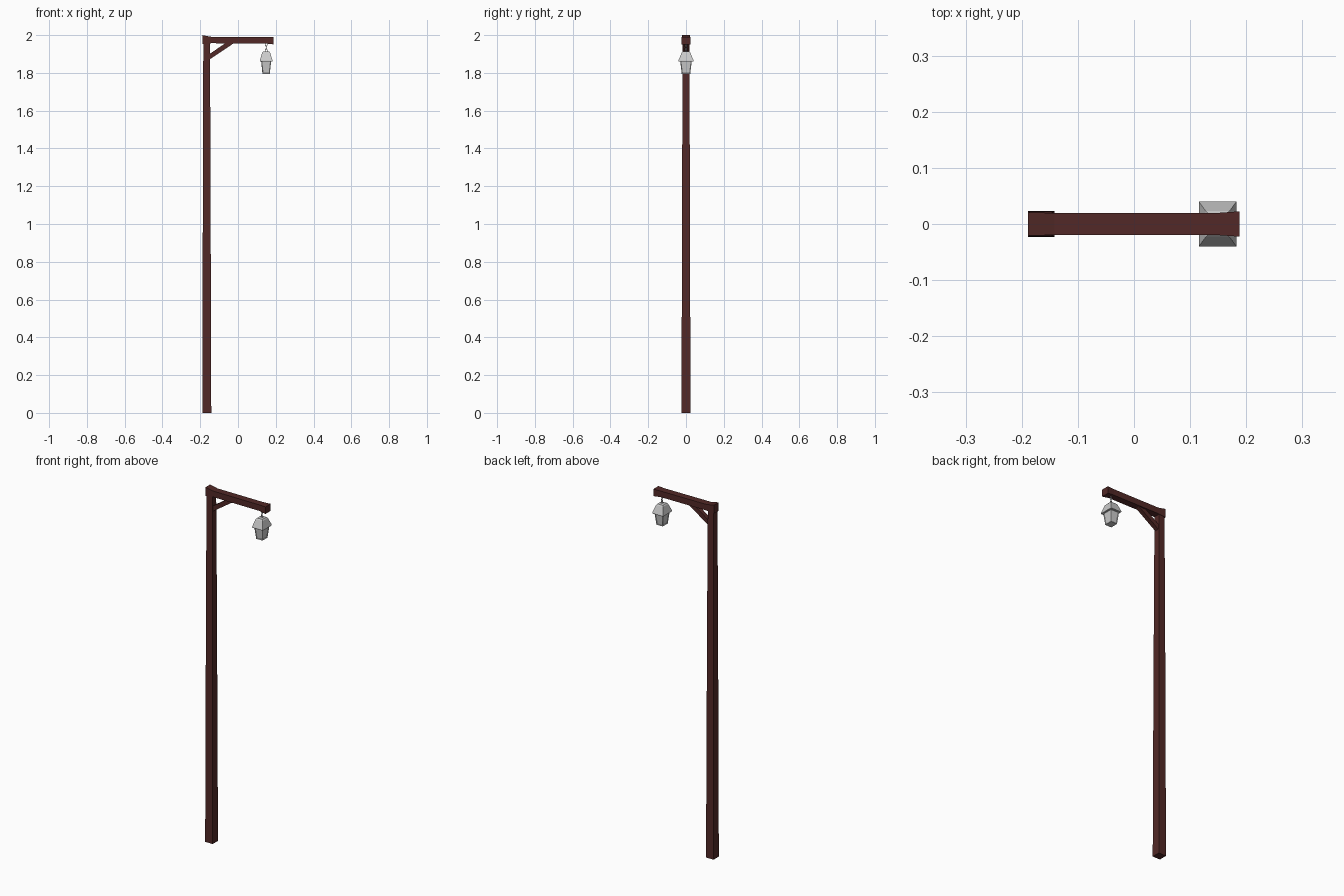
import bpy, bmesh, math
from mathutils import Vector

if "Cube" in bpy.data.objects:
    bpy.data.objects.remove(bpy.data.objects["Cube"])

wood = bpy.data.materials.new("dark_wood")
wood.diffuse_color = (0.085, 0.022, 0.020, 1)
wood.use_nodes = True
wood.node_tree.nodes["Principled BSDF"].inputs["Base Color"].default_value = wood.diffuse_color


def loft(name, rings, mat=None, inset=None):
    """Skin four-cornered rings into a closed solid, optionally with recessed side panels."""
    bm = bmesh.new()
    vr = [[bm.verts.new(p) for p in r] for r in rings]
    bm.faces.new(vr[0][::-1])
    bm.faces.new(vr[-1])
    sides = []
    for a, b in zip(vr, vr[1:]):
        for i in range(4):
            j = (i + 1) % 4
            sides.append(bm.faces.new((a[i], a[j], b[j], b[i])))
    bmesh.ops.recalc_face_normals(bm, faces=bm.faces)
    if inset:
        bmesh.ops.inset_individual(bm, faces=sides, thickness=inset[0], depth=-inset[1])
    me = bpy.data.meshes.new(name)
    bm.to_mesh(me)
    bm.free()
    ob = bpy.data.objects.new(name, me)
    bpy.context.collection.objects.link(ob)
    if mat:
        me.materials.append(mat)
    return ob


def flat_ring(cx, hx, hy, z):
    return [(cx - hx, -hy, z), (cx + hx, -hy, z), (cx + hx, hy, z), (cx - hx, hy, z)]


def upright_ring(x, hy, z0, z1):
    return [(x, -hy, z0), (x, hy, z0), (x, hy, z1), (x, -hy, z1)]


# Post, slightly narrowing in stages
loft("post", [flat_ring(-0.165, 0.0235, 0.0235, 0),
              flat_ring(-0.1655, 0.0215, 0.0220, 0.76),
              flat_ring(-0.1660, 0.0195, 0.0195, 1.53),
              flat_ring(-0.1660, 0.0175, 0.0175, 1.965)], wood)

# Cross beam with flared ends
loft("cross_beam", [upright_ring(-0.189, 0.021, 1.952, 2.0),
                    upright_ring(-0.142, 0.0195, 1.957, 1.991),
                    upright_ring(0.145, 0.0195, 1.956, 1.990),
                    upright_ring(0.188, 0.0225, 1.951, 1.991)], wood)

# Diagonal brace, its ends cut to meet the post and beam
brace = [(-0.152, 1.870), (-0.015, 1.962), (-0.060, 1.962), (-0.152, 1.899)]
loft("brace", [[(x, y, z) for x, z in brace] for y in (-0.012, 0.012)], wood)

# Chain links, alternately turned
LX = 0.149
for i in range(3):
    bpy.ops.mesh.primitive_torus_add(major_segments=10, minor_segments=5,
                                     major_radius=0.0075, minor_radius=0.0018,
                                     location=(LX, 0, 1.951 - i * 0.0165),
                                     rotation=(math.pi / 2, 0, math.pi / 2 * (i % 2)))
    link = bpy.context.object
    link.name = f"chain_link_{i + 1}"
    link.scale = (0.75, 1.35, 1)

# Lantern roof with a thin eave
loft("lantern_roof", [flat_ring(LX, 0.0335, 0.040, 1.861),
                      flat_ring(LX, 0.0335, 0.040, 1.866),
                      flat_ring(LX, 0.0215, 0.0235, 1.906),
                      flat_ring(LX, 0.0165, 0.0185, 1.912)])

# Lantern body with recessed panes
loft("lantern_body", [flat_ring(LX, 0.0195, 0.0225, 1.795),
                      flat_ring(LX, 0.0265, 0.0305, 1.863)], inset=(0.005, 0.003))
